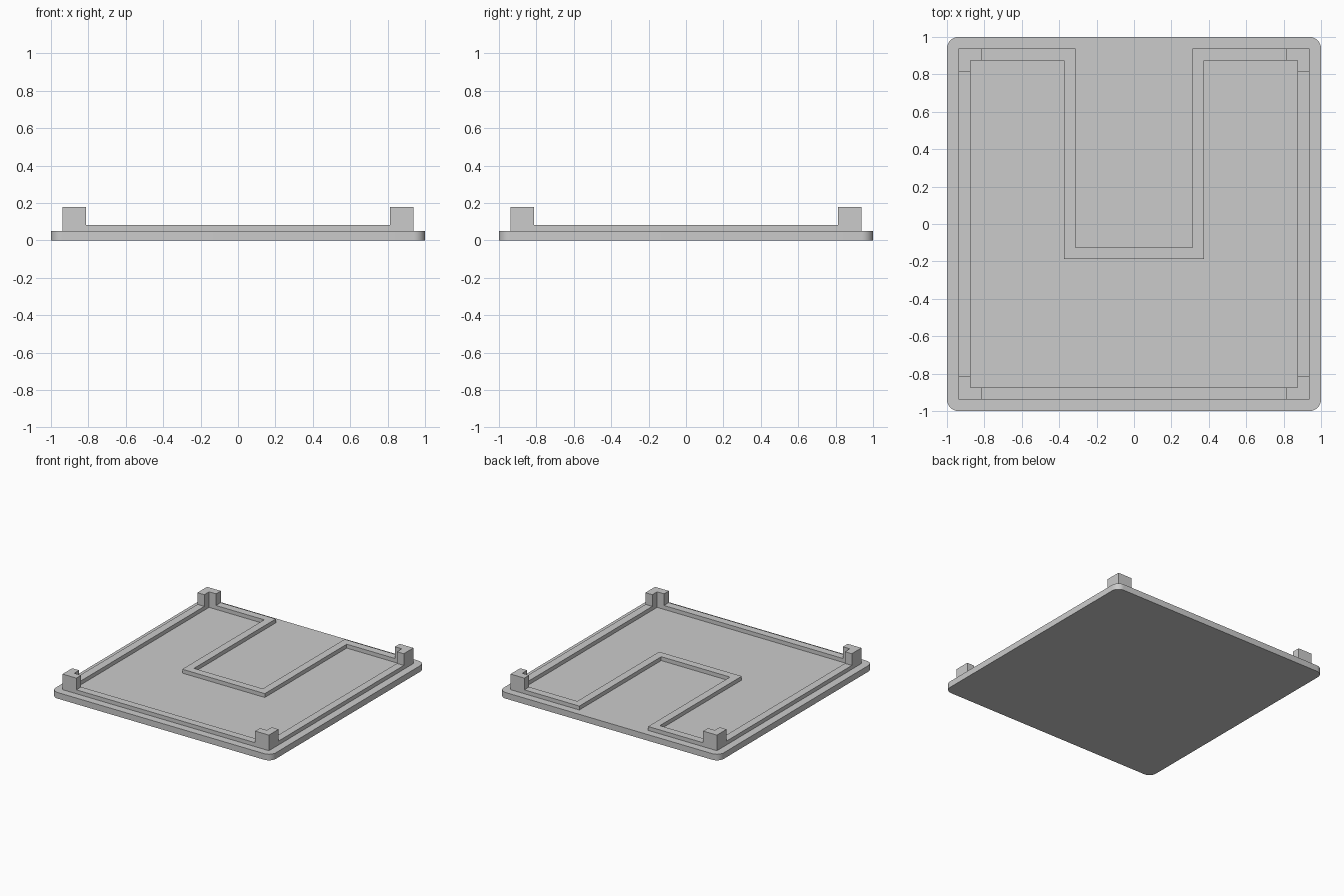
import bpy, bmesh, math

if "Cube" in bpy.data.objects:
    bpy.data.objects.remove(bpy.data.objects["Cube"])

GREY = (0.6, 0.6, 0.6, 1)
grey = bpy.data.materials.new("plain grey")
grey.use_nodes = True
grey.diffuse_color = GREY
grey.node_tree.nodes["Principled BSDF"].inputs["Base Color"].default_value = GREY

PLATE_TOP, RIM_TOP, POST_TOP = 0.05, 0.082, 0.178
OUT, WALL, POST = 0.9375, 0.0625, 0.125
INN = OUT - WALL


def prism(name, polygons, z0, z1):
    """Extrude flat polygons that share points into one closed solid."""
    bm = bmesh.new()
    verts = {}
    for poly in polygons:
        face = []
        for p in poly:
            if p not in verts:
                verts[p] = bm.verts.new((p[0], p[1], z0))
            face.append(verts[p])
        bm.faces.new(face)
    result = bmesh.ops.extrude_face_region(bm, geom=bm.faces[:], use_keep_orig=True)
    tops = [g for g in result["geom"] if isinstance(g, bmesh.types.BMVert)]
    bmesh.ops.translate(bm, verts=tops, vec=(0, 0, z1 - z0))
    bmesh.ops.recalc_face_normals(bm, faces=bm.faces[:])
    mesh = bpy.data.meshes.new(name)
    bm.to_mesh(mesh)
    bm.free()
    mesh.materials.append(grey)
    obj = bpy.data.objects.new(name, mesh)
    bpy.context.collection.objects.link(obj)
    return obj


# Base plate with rounded corners
R, STEPS = 0.0625, 10
outline = []
for k, (sx, sy) in enumerate([(1, 1), (-1, 1), (-1, -1), (1, -1)]):
    for i in range(STEPS + 1):
        a = math.pi / 2 * (k + i / STEPS)
        outline.append((sx * (1 - R) + R * math.cos(a), sy * (1 - R) + R * math.sin(a)))
plate = prism("base_plate", [outline], 0, PLATE_TOP)
bpy.context.view_layer.objects.active = plate
plate.select_set(True)
bpy.ops.object.shade_smooth_by_angle(angle=math.radians(30))
plate.select_set(False)

# Low rim following the edge and the notch at the back
NX, NY = 0.3125, -0.125
half_outer = [(OUT, -OUT), (OUT, OUT), (NX, OUT), (NX, NY)]
half_inner = [(INN, -INN), (INN, INN), (NX + WALL, INN), (NX + WALL, NY - WALL)]


def mirrored(half):
    return half + [(-x, y) for x, y in reversed(half)]


outer, inner = mirrored(half_outer), mirrored(half_inner)
n = len(outer)
strips = [(outer[i], outer[(i + 1) % n], inner[(i + 1) % n], inner[i]) for i in range(n)]
prism("rim", strips, PLATE_TOP, RIM_TOP)

# L-shaped corner posts standing on the rim
E = OUT - POST
ell = [(OUT, OUT), (E, OUT), (E, INN), (INN, INN), (INN, E), (OUT, E)]
for side, sx in (("left", 1), ("right", -1)):
    for end, sy in (("front", -1), ("back", 1)):
        prism(f"{end}_{side}_corner_post", [[(sx * x, sy * y) for x, y in ell]], RIM_TOP, POST_TOP)
